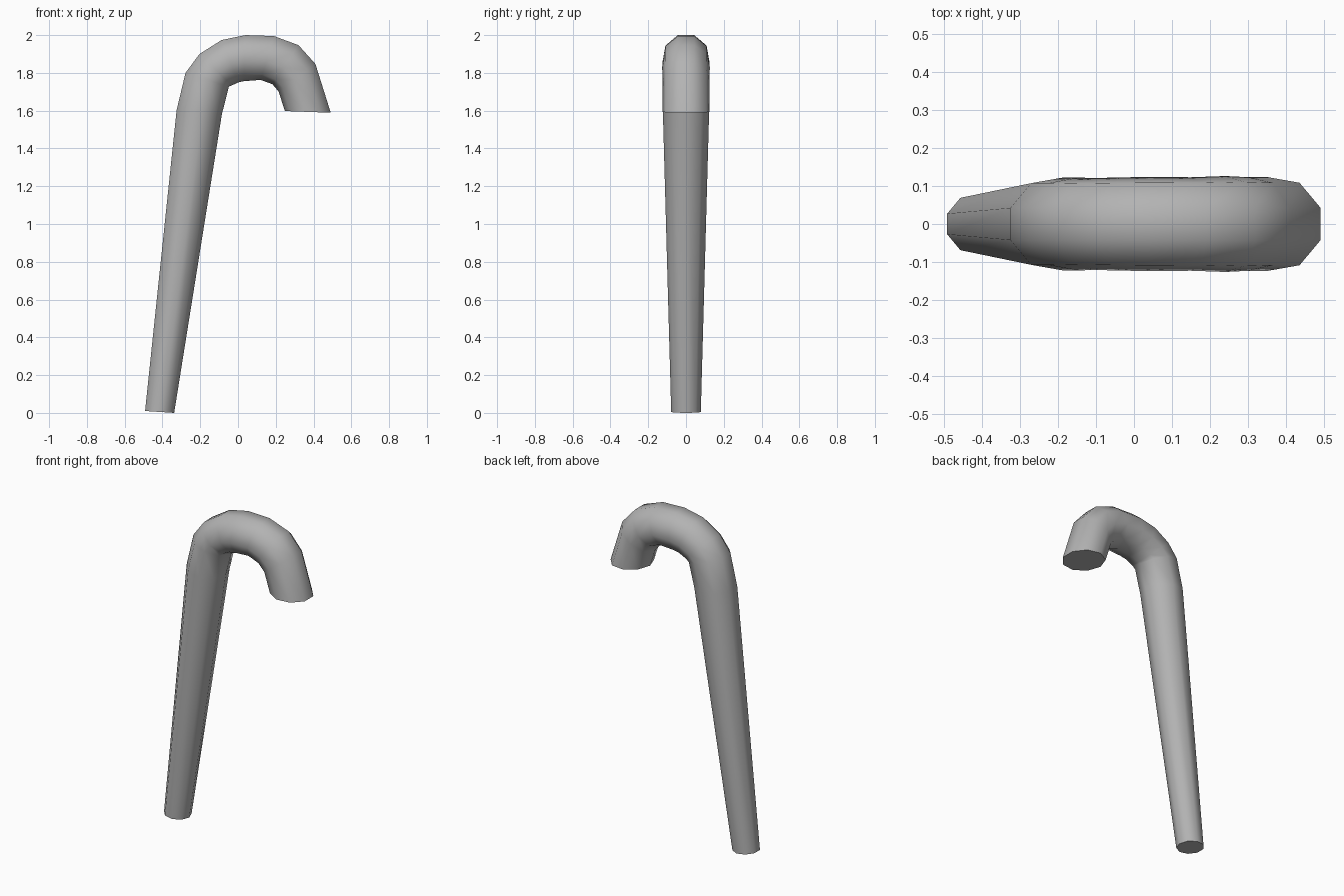
import bpy, bmesh
from math import cos, sin, radians

if "Cube" in bpy.data.objects:
    bpy.data.objects.remove(bpy.data.objects["Cube"])

SIDES = 9
# Outer and inner silhouette points (x, z) of each ring along the cane
RINGS = [
    ((-0.492, 0.010), (-0.338, 0.000)),
    ((-0.325, 1.603), (-0.085, 1.583)),
    ((-0.278, 1.800), (-0.048, 1.728)),
    ((-0.204, 1.900), (-0.033, 1.734)),
    ((-0.087, 1.974), (0.003, 1.750)),
    ((0.040, 2.000), (0.030, 1.756)),
    ((0.190, 1.995), (0.120, 1.763)),
    ((0.320, 1.947), (0.182, 1.740)),
    ((0.410, 1.847), (0.215, 1.702)),
    ((0.491, 1.589), (0.248, 1.598)),
]

bm = bmesh.new()


def add_ring(outer, inner):
    """Nine-sided ring: flat side outward, corner inward."""
    dx, dz = outer[0] - inner[0], outer[1] - inner[1]
    length = (dx * dx + dz * dz) ** 0.5
    dx, dz = dx / length, dz / length
    r = length / (1 + cos(radians(20)))
    cx, cz = inner[0] + dx * r, inner[1] + dz * r
    verts = []
    for i in range(SIDES):
        a = radians(20 + 40 * i)
        u = r * cos(a)
        verts.append(bm.verts.new((cx + dx * u, r * sin(a), cz + dz * u)))
    return verts


# Tapered shaft and hooked handle as one tube
rings = [add_ring(o, i) for o, i in RINGS]
for a, b in zip(rings, rings[1:]):
    for i in range(SIDES):
        j = (i + 1) % SIDES
        bm.faces.new((a[i], a[j], b[j], b[i]))

# End caps
bm.faces.new(rings[0])
bm.faces.new(rings[-1])
bmesh.ops.recalc_face_normals(bm, faces=bm.faces[:])

mesh = bpy.data.meshes.new("walking_cane")
bm.to_mesh(mesh)
bm.free()
cane = bpy.data.objects.new("walking_cane", mesh)
bpy.context.collection.objects.link(cane)

# Dark grey finish
finish = bpy.data.materials.new("dark_grey")
finish.diffuse_color = (0.45, 0.45, 0.45, 1)
finish.use_nodes = True
finish.node_tree.nodes["Principled BSDF"].inputs["Base Color"].default_value = finish.diffuse_color
mesh.materials.append(finish)

# Smooth sides, crisp caps
bpy.context.view_layer.objects.active = cane
cane.select_set(True)
bpy.ops.object.shade_smooth_by_angle(angle=radians(50))
